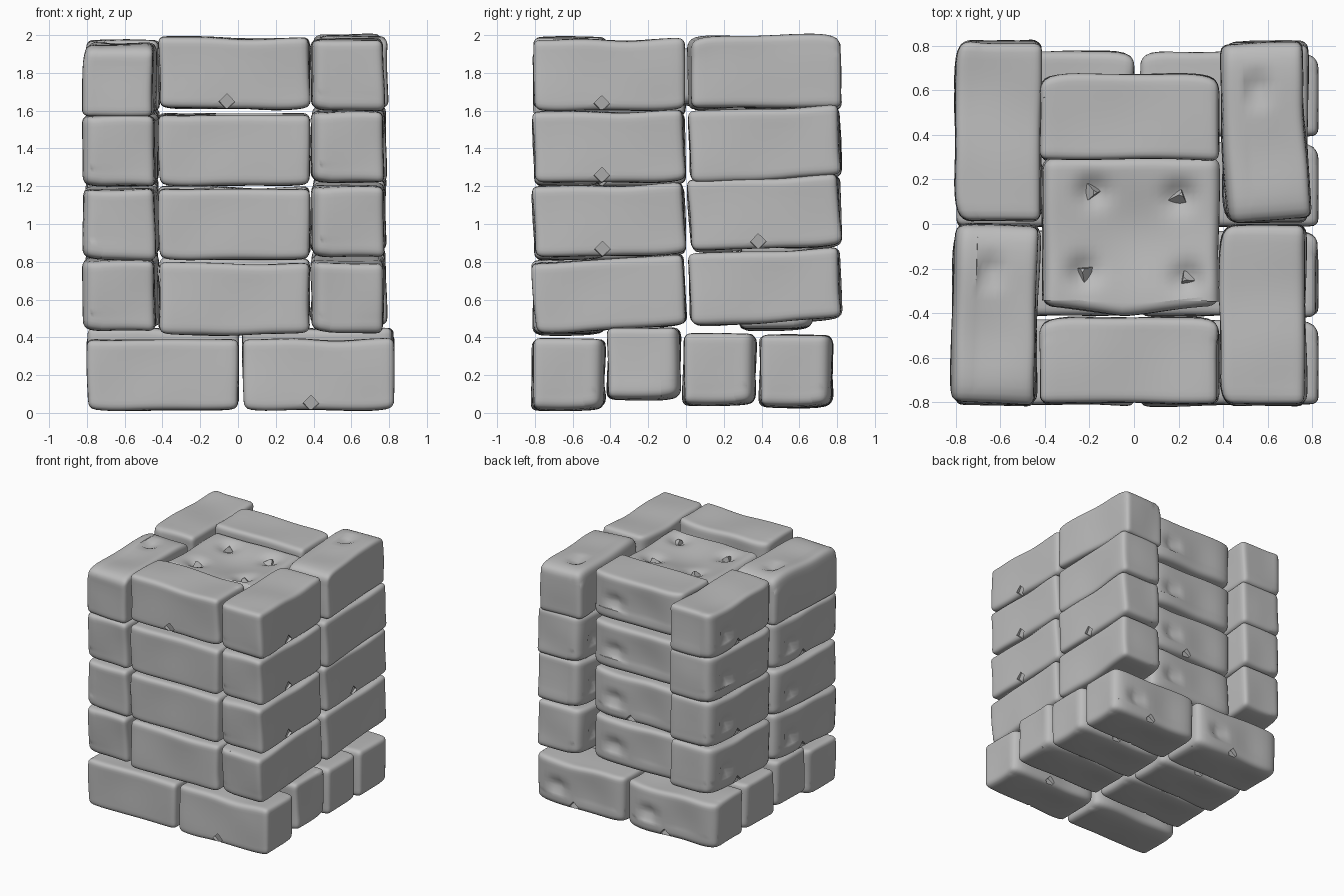
import bpy, bmesh, math, random
from mathutils import Vector, Euler, noise

cube = bpy.data.objects.get("Cube")
if cube:
    bpy.data.objects.remove(cube, do_unlink=True)

random.seed(4)
scene = bpy.context.scene

stone = bpy.data.materials.new("grey_stone")
stone.use_nodes = True
GREY = (0.5, 0.5, 0.5, 1)
stone.diffuse_color = GREY
stone.node_tree.nodes["Principled BSDF"].inputs["Base Color"].default_value = GREY


def rounded_block(name, size, radius, cuts, sculpt, seed):
    """Box with soft worn edges, slight warping and a sculpt function."""
    half = Vector(size) / 2
    bm = bmesh.new()
    bmesh.ops.create_cube(bm, size=2)
    bmesh.ops.subdivide_edges(bm, edges=bm.edges[:], cuts=cuts, use_grid_fill=True)
    for v in bm.verts:
        p = Vector([math.sin(c * math.pi / 2) * h for c, h in zip(v.co, half)])
        core = Vector([max(-h + radius, min(h - radius, c)) for c, h in zip(p, half)])
        d = p - core
        if d.length > 1e-6:
            p = core + d.normalized() * radius
        p += noise.noise_vector(p * 3 + Vector((seed * 7.3, seed, 0.5))) * 0.012
        v.co = sculpt(p)
    mesh = bpy.data.meshes.new(name)
    bm.to_mesh(mesh)
    bm.free()
    mesh.materials.append(stone)
    return mesh


def finish(mesh):
    mesh.shade_smooth()
    mesh.set_sharp_from_angle(angle=math.radians(40))


def add(name, mesh, loc, rot=(0, 0, 0)):
    ob = bpy.data.objects.new(name, mesh)
    ob.location, ob.rotation_euler = loc, rot
    scene.collection.objects.link(ob)
    return ob


def dip(p, x, z, width, depth):
    return depth * math.exp(-((p.x - x) ** 2 + (p.z - z) ** 2) / width ** 2)


# Worn rear face of a brick: one sharp dent, one broad hollow, eroded corners
def worn(p):
    rear = max(0, p.y / 0.19)
    if p.y > 0.1:
        p.y -= dip(p, 0.2, -0.02, 0.05, 0.045) + dip(p, -0.1, 0, 0.16, 0.014)
        p.y -= 0.035 * abs(p.x / 0.4) ** 8
    if p.z > 0.1:
        p.z -= 0.01 * math.exp(-((p.x - 0.1) / 0.2) ** 2)
    # Lower edge is rounded off towards the rear and the ends
    if p.z < -0.1:
        p.z += 0.02 * rear ** 4 + 0.012 * abs(p.x / 0.4) ** 8
    return p


def brick_mesh(seed, chipped):
    mesh = rounded_block("brick", (0.8, 0.385, 0.378), 0.035, 19, worn, seed)
    if chipped:
        # Small chips cut from the lower edges
        bm = bmesh.new()
        for x, y in ((-0.04, -0.2), (0.05, 0.195)):
            ret = bmesh.ops.create_cube(bm, size=0.06)
            turn = Euler((0.3, 0.8, 0.2)).to_matrix()
            for v in ret["verts"]:
                v.co = turn @ v.co + Vector((x, y, -0.155))
        cut_mesh = bpy.data.meshes.new("chip_cutter")
        bm.to_mesh(cut_mesh)
        bm.free()
        cutter = add("chip_cutter", cut_mesh, (0, 0, 0))
        temp = add("chip_target", mesh, (0, 0, 0))
        mod = temp.modifiers.new("chips", "BOOLEAN")
        mod.operation, mod.object = "DIFFERENCE", cutter
        deps = bpy.context.evaluated_depsgraph_get()
        mesh = bpy.data.meshes.new_from_object(temp.evaluated_get(deps))
        for ob in (cutter, temp):
            bpy.data.objects.remove(ob, do_unlink=True)
    finish(mesh)
    return mesh


plain = [brick_mesh(s, False) for s in (1, 2)]
chipped = [brick_mesh(s, True) for s in (3, 4)]


def brick(name, loc, rot=(0, 0, 0), chip=False):
    wobble = [random.uniform(-0.004, 0.004) for _ in range(3)]
    rot = [a + b for a, b in zip(rot, wobble)]
    add(name, random.choice(chipped if chip else plain), loc, rot)


# Footing: four rows of two bricks
for row, (y, z) in enumerate(((-0.62, 0.203), (-0.22, 0.262), (0.18, 0.23), (0.585, 0.222))):
    for side, x in (("right", -0.398), ("left", 0.425)):
        brick(f"footing_{row + 1}_{side}", (x, y, z), chip=(side == "left" or row > 0))

# Wall courses: front and back stretchers, two long bricks on each side
front_z = (0.605, 1.0, 1.392, 1.8)
back_z = (0.63, 1.01, 1.4, 1.8)
left_front = ((0.63, 0.06), (1.02, 0.035), (1.41, 0.02), (1.79, 0.01))
left_back = ((0.67, 0.05), (1.06, 0.045), (1.425, 0.05), (1.81, 0.005))
right_front = ((0.635, 0.05), (1.005, 0.03), (1.39, 0.02), (1.765, 0.01))
right_back = ((0.665, 0.05), (1.05, 0.045), (1.415, 0.045), (1.785, 0.005))
quarter = math.pi / 2
for i in range(4):
    n = i + 1
    top = i == 3
    # On the top course two bricks lie with their worn face upward
    roll = quarter if top else 0
    brick(f"course_{n}_front", (-0.02, -0.61, front_z[i]), chip=top)
    brick(f"course_{n}_back", (-0.02, 0.482, back_z[i]), chip=(i == 1))
    z, tilt = left_front[i]
    brick(f"course_{n}_left_front", (0.577, -0.408, z), (0, -tilt, quarter), i > 0)
    z, tilt = left_back[i]
    brick(f"course_{n}_left_back", (0.587, 0.415, z), (roll, -tilt, quarter + 0.05 * top), i == 1)
    z, tilt = right_front[i]
    brick(f"course_{n}_right_front", (-0.627, -0.405, z), (roll, -tilt, quarter - 0.03), i % 2 == 0)
    z, tilt = right_back[i]
    brick(f"course_{n}_right_back", (-0.612, 0.42, z), (0, -tilt, quarter), i != 2)

# Rubble infill closing the top of the shaft: a dished slab with pits
pits = ((-0.17, 0.2), (0.22, 0.18), (-0.21, -0.16), (0.25, -0.19))


def sunken(p):
    if p.z > 0.05:
        p.z -= 0.055 * math.exp(-(p.x ** 2 + p.y ** 2) / 0.06)
        for x, y in pits:
            p.z -= 0.05 * math.exp(-((p.x - x) ** 2 + (p.y - y) ** 2) / 0.004)
    # Front edge bows outward to a blunt point
    if p.y < -0.3:
        p.y += 0.1 * abs(p.x + 0.03)
    return p


infill = rounded_block("infill", (0.79, 0.71, 0.31), 0.05, 31, sunken, 5)
finish(infill)
add("infill", infill, (-0.015, -0.055, 1.785))

# Broken shards standing in the pits
bm = bmesh.new()
bmesh.ops.create_cone(bm, cap_ends=True, segments=3, radius1=0.065, radius2=0.012, depth=0.06)
shard = bpy.data.meshes.new("shard")
bm.to_mesh(shard)
bm.free()
shard.materials.append(stone)
for i, (x, y) in enumerate(pits):
    add(f"shard_{i + 1}", shard, (x - 0.015, y - 0.055, 1.895), (0.3, 0.2, 0.6 + i * 1.3))
